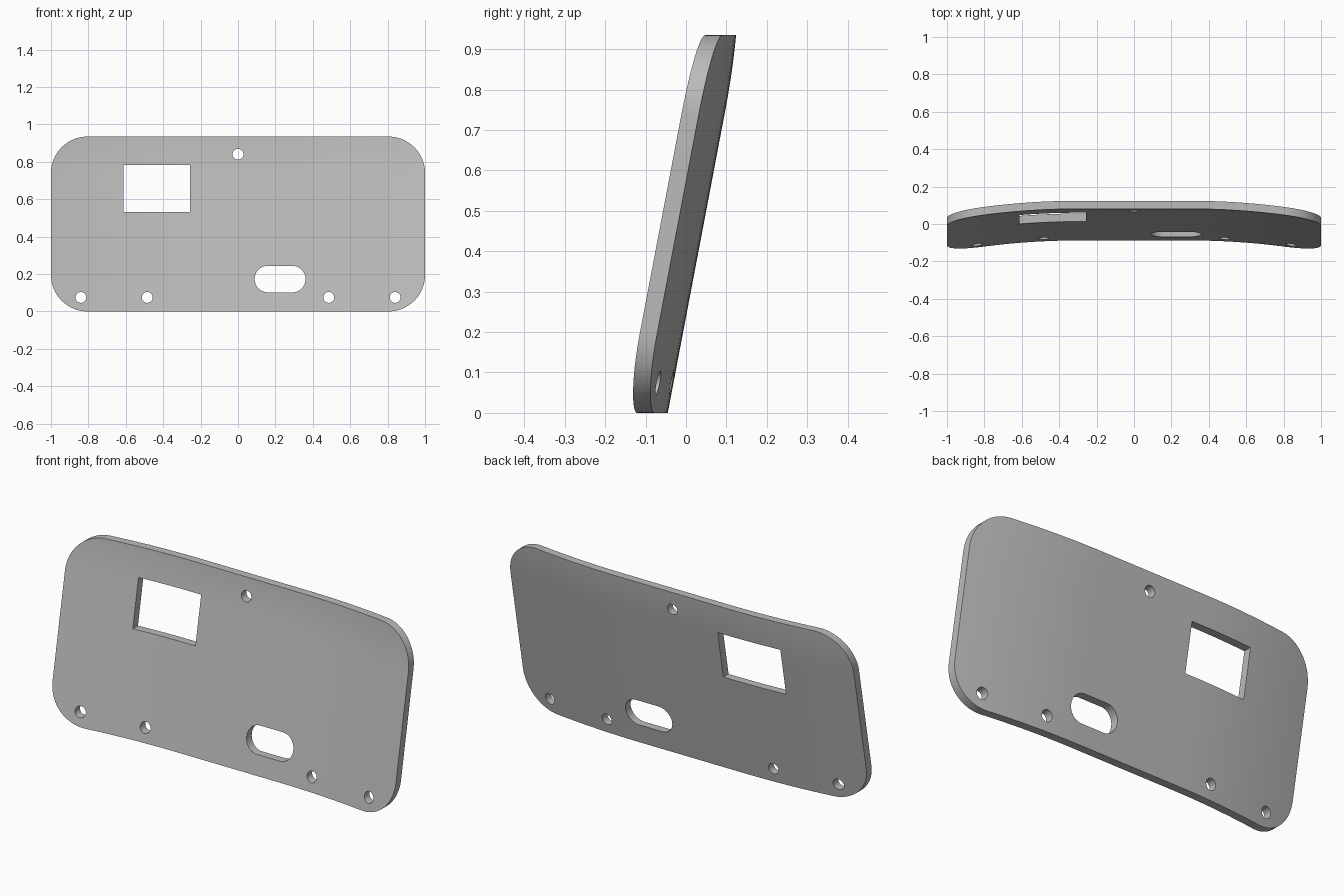
import bpy
import bmesh
from math import cos, sin, pi, radians

cube = bpy.data.objects.get("Cube")
if cube:
    bpy.data.objects.remove(cube)

HEIGHT = 0.935
DEPTH = 0.043

grey = bpy.data.materials.new("plain grey")
grey.use_nodes = True
colour = (0.5, 0.5, 0.5, 1)
grey.diffuse_color = colour
grey.node_tree.nodes["Principled BSDF"].inputs["Base Color"].default_value = colour


def make_object(name, bm):
    bmesh.ops.recalc_face_normals(bm, faces=bm.faces)
    mesh = bpy.data.meshes.new(name)
    bm.to_mesh(mesh)
    bm.free()
    mesh.materials.append(grey)
    obj = bpy.data.objects.new(name, mesh)
    bpy.context.collection.objects.link(obj)
    return obj


def rounded_prism(name, x, z, half_w, half_h, radius, steps):
    """Rounded rectangle in the xz plane, pushed through along y."""
    bm = bmesh.new()
    ring = []
    for quarter, (sx, sz) in enumerate([(1, 1), (-1, 1), (-1, -1), (1, -1)]):
        for i in range(steps + 1):
            a = (quarter + i / max(steps, 1)) * pi / 2
            ring.append(bm.verts.new((x + sx * (half_w - radius) + radius * cos(a), -0.5,
                                      z + sz * (half_h - radius) + radius * sin(a))))
    face = bm.faces.new(ring)
    new = bmesh.ops.extrude_face_region(bm, geom=[face])["geom"]
    bmesh.ops.translate(bm, vec=(0, 1, 0),
                        verts=[v for v in new if isinstance(v, bmesh.types.BMVert)])
    bmesh.ops.remove_doubles(bm, verts=bm.verts, dist=1e-5)
    return make_object(name, bm)


def back_y(x, z):
    """Leaning sheet whose sides and top bend gently to the front."""
    side = max(abs(x) - 0.3, 0)
    top = max(z - 0.75, 0)
    return -0.045 + 0.19 * z - 0.13 * side ** 2 - 0.25 * top ** 2


# Curved slab, slightly oversized before trimming
bm = bmesh.new()
bmesh.ops.create_grid(bm, x_segments=42, y_segments=24, size=1)
for v in bm.verts:
    x, z = v.co.x * 1.05, HEIGHT / 2 + v.co.y * 0.53
    v.co = (x, back_y(x, z), z)
new = bmesh.ops.extrude_face_region(bm, geom=bm.faces[:])["geom"]
bmesh.ops.translate(bm, vec=(0, -DEPTH, 0),
                    verts=[v for v in new if isinstance(v, bmesh.types.BMVert)])
plate = make_object("curved_plate", bm)

# Outline, window, slot and screw holes
cutters = [
    ("INTERSECT", rounded_prism("outline", 0, HEIGHT / 2, 1, HEIGHT / 2, 0.195, 14)),
    ("DIFFERENCE", rounded_prism("window_cutter", -0.435, 0.657, 0.178, 0.126, 0, 0)),
    ("DIFFERENCE", rounded_prism("slot_cutter", 0.225, 0.173, 0.136, 0.071, 0.0705, 10)),
]
for x, z in [(0, 0.84), (-0.84, 0.075), (-0.485, 0.075), (0.485, 0.075), (0.84, 0.075)]:
    cutters.append(("DIFFERENCE", rounded_prism("hole_cutter", x, z, 0.029, 0.029, 0.029, 6)))

bpy.ops.object.select_all(action="DESELECT")
plate.select_set(True)
bpy.context.view_layer.objects.active = plate
for operation, cutter in cutters:
    cutter.hide_render = True
    mod = plate.modifiers.new("cut", "BOOLEAN")
    mod.operation = operation
    mod.solver = "EXACT"
    mod.object = cutter
    bpy.ops.object.modifier_apply(modifier=mod.name)
    bpy.data.objects.remove(cutter)

bpy.ops.object.shade_smooth_by_angle(angle=radians(30))
